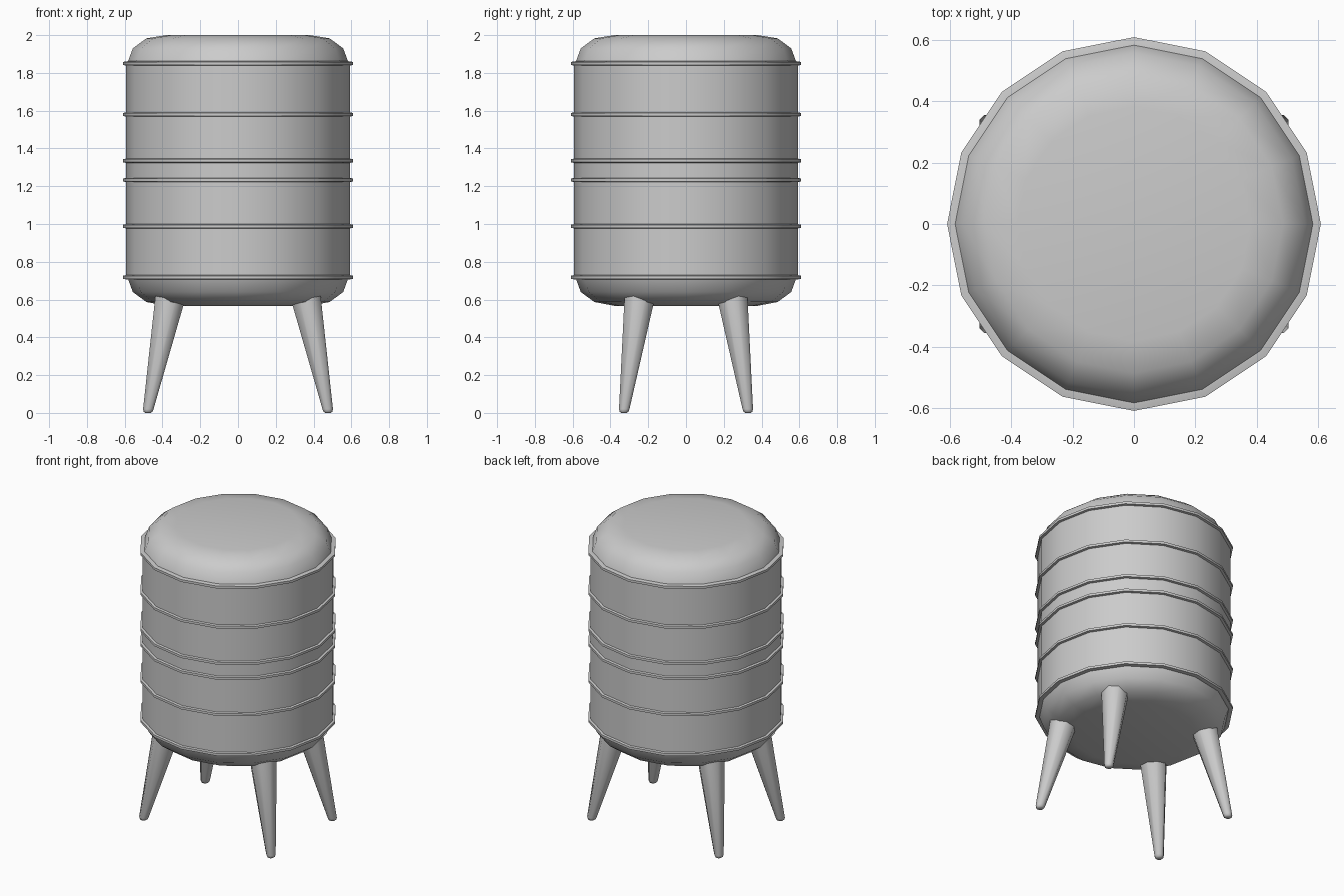
import bpy, bmesh, math
from mathutils import Vector

if "Cube" in bpy.data.objects:
    bpy.data.objects.remove(bpy.data.objects["Cube"])


def loft(name, rings, sides, phase=0.0):
    """Stack of horizontal polygon rings (x, y, z, radius), capped at both ends."""
    bm = bmesh.new()
    loops = []
    for x, y, z, r in rings:
        loops.append([bm.verts.new((x + r * math.cos(phase + 2 * math.pi * i / sides),
                                    y + r * math.sin(phase + 2 * math.pi * i / sides), z))
                      for i in range(sides)])
    for a, b in zip(loops, loops[1:]):
        for i in range(sides):
            j = (i + 1) % sides
            bm.faces.new((a[i], a[j], b[j], b[i]))
    bm.faces.new(loops[0][::-1])
    bm.faces.new(loops[-1])
    me = bpy.data.meshes.new(name)
    bm.to_mesh(me)
    bm.free()
    ob = bpy.data.objects.new(name, me)
    bpy.context.collection.objects.link(ob)
    bpy.ops.object.select_all(action='DESELECT')
    ob.select_set(True)
    bpy.context.view_layer.objects.active = ob
    bpy.ops.object.shade_smooth_by_angle(angle=math.radians(50))
    return ob


# Barrel body with rounded bottom, raised hoops and rounded lid
R, HOOP_R = 0.593, 0.608
profile = [(0.38, 0.567), (0.485, 0.587), (0.557, 0.64), (0.582, 0.708)]
for z in (0.718, 0.988, 1.233, 1.335, 1.58, 1.85):
    profile += [(R, z - 0.011), (HOOP_R, z - 0.008), (HOOP_R, z + 0.008), (R, z + 0.011)]
profile += [(0.582, 1.862), (0.557, 1.93), (0.485, 1.983), (0.38, 2.0)]
loft("barrel_body", [(0, 0, z, r) for r, z in profile], 16)

# Four splayed tapered legs with rounded feet
for sx, side in ((-1, "left"), (1, "right")):
    for sy, end in ((-1, "front"), (1, "back")):
        top, foot = Vector((0.348, 0.238, 0.66)), Vector((0.475, 0.327, 0.02))
        rings = [(0.477, 0.329, 0.0, 0.016), (0.476, 0.328, 0.006, 0.025),
                 (*foot, 0.03), (*top, 0.092)]
        loft(f"{end}_{side}_leg", [(sx * x, sy * y, z, r) for x, y, z, r in rings],
             8, math.pi / 8)
